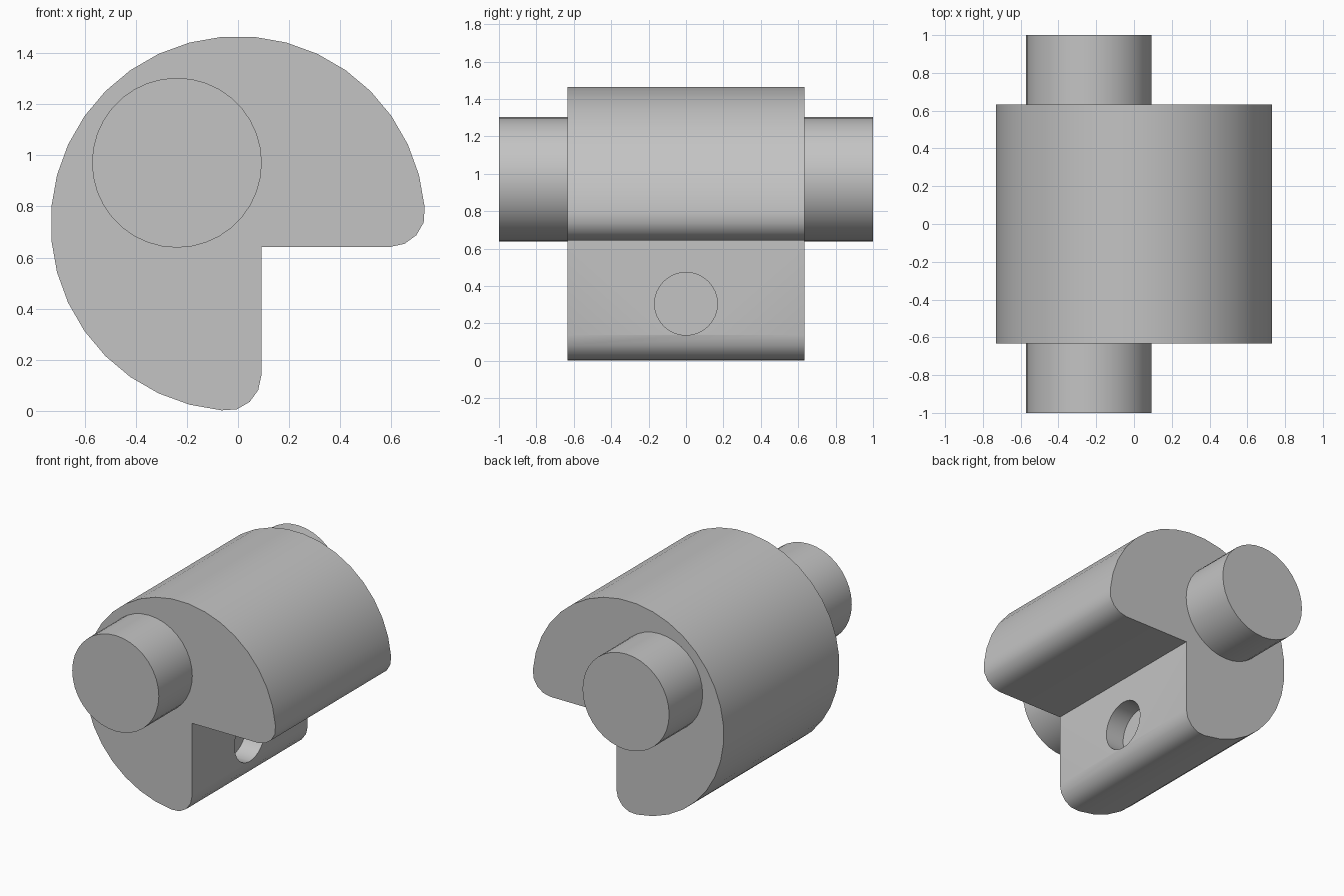
import bpy, bmesh
from math import cos, sin, radians, pi
from mathutils import Matrix

cube = bpy.data.objects.get("Cube")
if cube:
    bpy.data.objects.remove(cube, do_unlink=True)

grey = bpy.data.materials.new("plain grey")
grey.use_nodes = True
colour = (0.55, 0.55, 0.55, 1)
grey.diffuse_color = colour
grey.node_tree.nodes["Principled BSDF"].inputs["Base Color"].default_value = colour

RADIUS = 0.733      # body radius, also the height of its axis
HALF = 0.633        # half length of the body
NOTCH = 0.091       # notch faces, measured from the body axis
FILLET = 0.138      # rounded lips


def arc(cx, cz, r, start, end, steps):
    angles = [radians(start + (end - start) * i / steps) for i in range(steps + 1)]
    return [(cx + r * cos(a), cz + r * sin(a)) for a in angles]


def add_object(name, bm):
    bmesh.ops.recalc_face_normals(bm, faces=bm.faces)
    mesh = bpy.data.meshes.new(name)
    bm.to_mesh(mesh)
    bm.free()
    obj = bpy.data.objects.new(name, mesh)
    bpy.context.collection.objects.link(obj)
    mesh.materials.append(grey)
    return obj


def shade(obj):
    bpy.ops.object.select_all(action='DESELECT')
    obj.select_set(True)
    bpy.context.view_layer.objects.active = obj
    bpy.ops.object.shade_smooth_by_angle(angle=radians(35))


def extrude_profile(name, points, y0, y1):
    bm = bmesh.new()
    face = bm.faces.new([bm.verts.new((x, y0, z)) for x, z in points])
    new = bmesh.ops.extrude_face_region(bm, geom=[face], use_keep_orig=True)["geom"]
    verts = [v for v in new if isinstance(v, bmesh.types.BMVert)]
    bmesh.ops.translate(bm, verts=verts, vec=(0, y1 - y0, 0))
    return add_object(name, bm)


# Round body with a square notch and rounded lips
inner = NOTCH - FILLET
profile = arc(0, RADIUS, RADIUS, 5, 265, 26)
profile += arc(inner, RADIUS - (RADIUS - FILLET), FILLET, -72, 0, 3)
profile += [(NOTCH, RADIUS - NOTCH)]
profile += arc(RADIUS - FILLET, RADIUS - inner - 0.0, FILLET, -90, -18, 3)
body = extrude_profile("body", profile, -HALF, HALF)

# Blind round hole in the upright notch face
bm = bmesh.new()
bmesh.ops.create_cone(bm, cap_ends=True, segments=32, radius1=0.168, radius2=0.168,
                      depth=0.28,
                      matrix=Matrix.Translation((NOTCH, 0, 0.305)) @ Matrix.Rotation(pi / 2, 4, 'Y'))
cutter = add_object("hole_cutter", bm)
cutter.hide_render = True
cutter.hide_set(True)
cut = body.modifiers.new("hole", 'BOOLEAN')
cut.operation = 'DIFFERENCE'
cut.solver = 'EXACT'
cut.object = cutter
bpy.context.view_layer.objects.active = body
bpy.ops.object.modifier_apply(modifier=cut.name)
bpy.data.objects.remove(cutter, do_unlink=True)
shade(body)

# Off-centre shaft ends
for name, side in (("front_shaft", -1), ("back_shaft", 1)):
    shaft = extrude_profile(name, arc(-0.239, 0.971, 0.332, 0, 350, 35),
                            side * (HALF - 0.01), side)
    shade(shaft)
